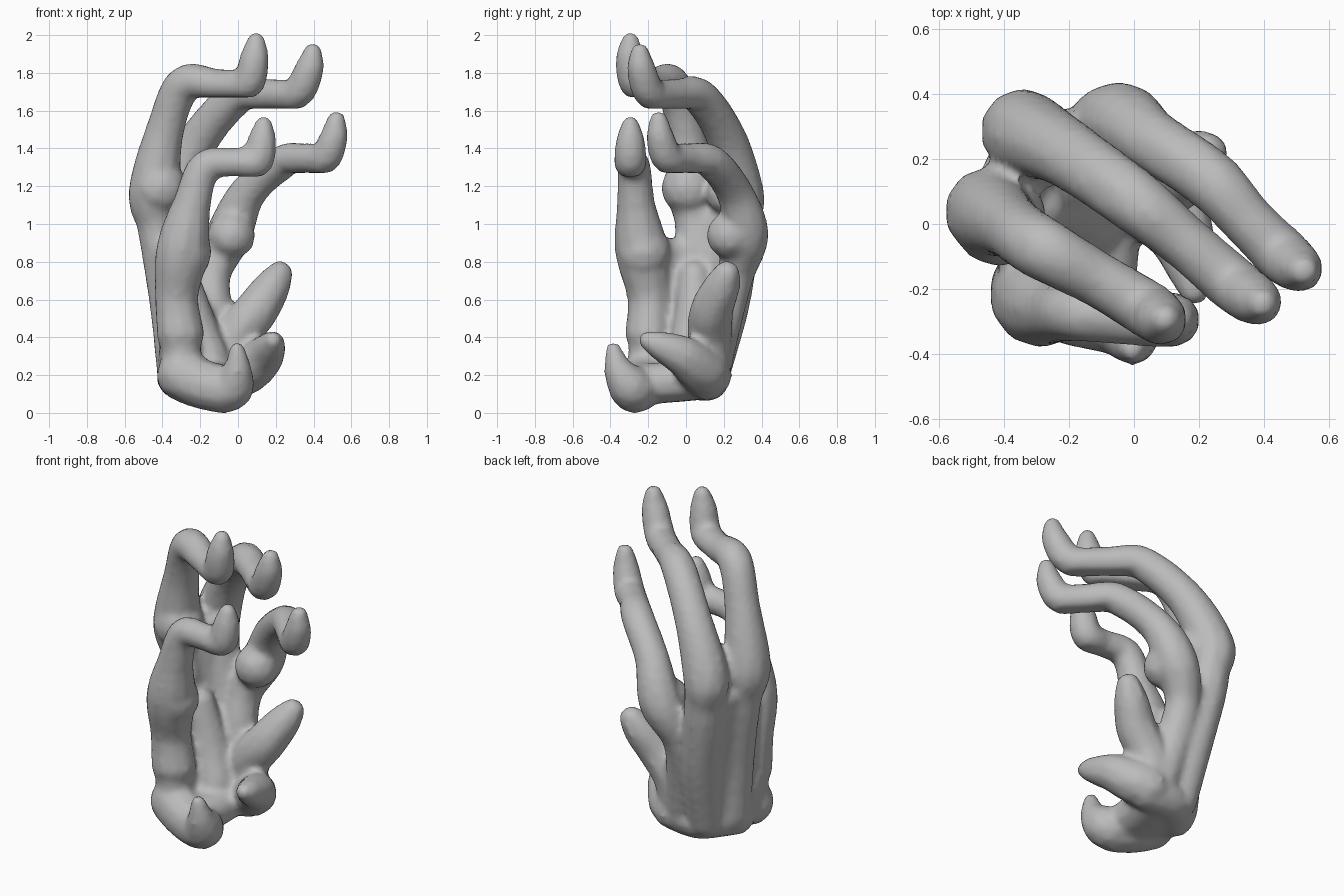
import bpy
import bmesh
from mathutils import Vector

if "Cube" in bpy.data.objects:
    bpy.data.objects.remove(bpy.data.objects["Cube"], do_unlink=True)

# Unit ball used as the brush for every limb
ball = bmesh.new()
bmesh.ops.create_icosphere(ball, subdivisions=2, radius=1)
BALL_VERTS = [v.co.copy() for v in ball.verts]
BALL_FACES = [[v.index for v in f.verts] for f in ball.faces]
ball.free()

verts, faces = [], []


def dab(p, floor=None):
    """Add one ball at p = (x, y, z, radius), optionally flattened underneath."""
    start = len(verts)
    centre = Vector(p[:3])
    for co in BALL_VERTS:
        v = centre + co * p[3]
        if floor is not None:
            v.z = max(v.z, floor)
        verts.append(v)
    faces.extend([[i + start for i in f] for f in BALL_FACES])


def spline(points, steps=8):
    """Smooth path through points, carrying the radius along."""
    pts = [Vector(p) for p in points]
    pts = [pts[0]] + pts + [pts[-1]]
    path = []
    for a, b, c, d in zip(pts, pts[1:], pts[2:], pts[3:]):
        for i in range(steps):
            t = i / steps
            path.append(0.5 * (2 * b + (c - a) * t + (2 * a - 5 * b + 4 * c - d) * t**2
                               + (3 * b - a - 3 * c + d) * t**3))
    return path + [pts[-1]]


def limb(points, floor=None, flat_from=0):
    """Sweep balls along a path; flatten the underside past a given point."""
    for i, p in enumerate(spline(points)):
        dab(p, floor if i >= flat_from * 8 else None)


def web(side_a, side_b, radius, across=9):
    """Thin sheet of flesh stretched between two short paths."""
    for a, b in zip(spline(side_a), spline(side_b)):
        for i in range(across + 1):
            p = a.lerp(b, i / across)
            dab((p.x, p.y, p.z, radius))


# Four long fingers: palm column, knuckle, bend, upturned tip
little = [(-.3, -.2, .42, .13), (-.32, -.2, .62, .12), (-.29, -.24, .86, .145),
          (-.24, -.27, 1.1, .105), (-.17, -.28, 1.3, .09), (-.02, -.3, 1.325, .08),
          (.1, -.3, 1.33, .088), (.13, -.3, 1.43, .08), (.14, -.3, 1.525, .048)]
ring = [(-.32, .0, .22, .11), (-.36, .02, .55, .105), (-.4, .04, .85, .11),
        (-.43, .04, 1.02, .11), (-.44, .03, 1.18, .14), (-.38, -.01, 1.5, .105),
        (-.28, -.08, 1.74, .1), (-.1, -.18, 1.735, .088), (.05, -.27, 1.745, .09),
        (.09, -.3, 1.87, .08), (.1, -.3, 1.97, .048)]
middle = [(-.22, .12, .2, .11), (-.25, .21, .55, .12), (-.3, .26, .85, .12),
          (-.32, .28, 1.02, .115), (-.33, .275, 1.17, .135), (-.2, .21, 1.45, .11),
          (.0, .07, 1.67, .1), (.16, -.06, 1.685, .086), (.31, -.19, 1.69, .088),
          (.38, -.24, 1.81, .08), (.4, -.25, 1.91, .05)]
index = [(-.06, .13, .2, .1), (-.13, .2, .55, .11), (-.13, .26, .75, .105),
         (-.04, .31, .95, .125), (.06, .25, 1.17, .1), (.24, .13, 1.325, .095),
         (.36, .0, 1.345, .085), (.46, -.1, 1.35, .088), (.51, -.14, 1.45, .077),
         (.525, -.15, 1.55, .05)]
limb(little, 1.25, 4)
limb(ring, 1.67, 6)
limb(middle, 1.61, 6)
limb(index, 1.27, 5)

# Fleshy pads on the palm side of the knuckles
for pad in [(-.41, .01, 1.19, .15), (-.28, .22, 1.16, .12), (-.03, .23, .94, .13),
            (-.28, -.23, .85, .15)]:
    dab(pad)

# Thumb
limb([(-.03, .13, .25, .1), (.01, .12, .42, .12), (.1, .13, .54, .118),
      (.18, .18, .66, .1), (.225, .21, .735, .072)])

# Two short stubs at the heel of the hand
heel = [(-.29, -.21, .2, .14), (-.18, -.25, .15, .135), (-.04, -.29, .13, .125)]
limb(heel + [(.0, -.36, .22, .08), (.0, -.39, .335, .042)])
limb([(.0, .12, .2, .12), (.06, .07, .23, .13), (.14, -.02, .3, .11),
      (.18, -.14, .355, .078), (.19, -.21, .385, .048)])

# Palm sheet joining the finger columns
web(little[:3], ring[:3], .075)
web(ring[:4], middle[:4], .085)
web(middle[:3], index[:3], .085)

# Cupped floor, open on the thumb side, and the hollow's sloping back
rim = [(-.31, -.03, .19, .12), (-.17, .1, .18, .12), (.0, .1, .18, .115)]
limb(rim)
web(heel[:2] + [(-.1, -.26, .15, .1)], rim[:2] + [(-.07, .08, .18, .1)], .11)
web([little[0], heel[0]], [ring[0], rim[0]], .11)
limb([(-.29, .04, .72, .09), (-.22, .04, .45, .12), (-.15, .0, .27, .12)])

# Fuse everything into one smooth skin
mesh = bpy.data.meshes.new("hand")
mesh.from_pydata(verts, [], faces)
hand = bpy.data.objects.new("hand", mesh)
bpy.context.collection.objects.link(hand)
fuse = hand.modifiers.new("fuse", "REMESH")
fuse.mode = "VOXEL"
fuse.voxel_size = .02
soften = hand.modifiers.new("soften", "SMOOTH")
soften.factor = .5
soften.iterations = 3
skin = bpy.data.meshes.new_from_object(hand.evaluated_get(bpy.context.evaluated_depsgraph_get()))
hand.modifiers.clear()
hand.data = skin
bpy.data.meshes.remove(mesh)

# Stand on the ground and centre
lo = Vector([min(v.co[i] for v in skin.vertices) for i in range(3)])
hi = Vector([max(v.co[i] for v in skin.vertices) for i in range(3)])
base = Vector(((lo.x + hi.x) / 2, (lo.y + hi.y) / 2, lo.z))
for v in skin.vertices:
    v.co -= base

# Plain grey finish
grey = bpy.data.materials.new("plain grey")
grey.use_nodes = True
colour = (.5, .5, .5, 1)
grey.diffuse_color = colour
grey.node_tree.nodes["Principled BSDF"].inputs["Base Color"].default_value = colour
skin.materials.clear()
skin.materials.append(grey)
for o in bpy.context.selected_objects:
    o.select_set(False)
hand.select_set(True)
bpy.context.view_layer.objects.active = hand
bpy.ops.object.shade_smooth_by_angle(angle=.9)
